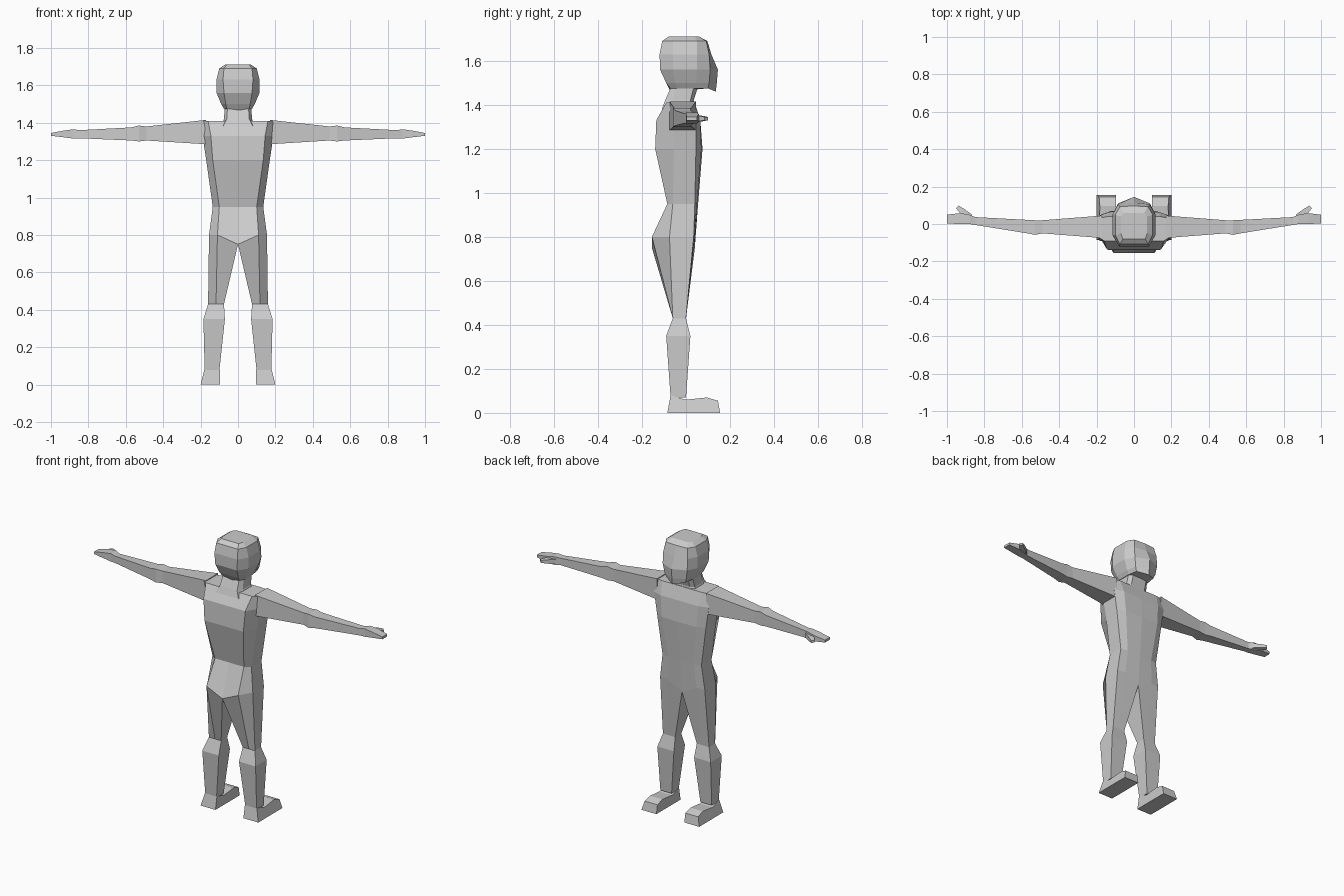
import bpy
import bmesh

default_cube = bpy.data.objects.get("Cube")
if default_cube:
    bpy.data.objects.remove(default_cube, do_unlink=True)

# One plain clay grey for the whole figure
clay = bpy.data.materials.new("clay_grey")
clay.use_nodes = True
GREY = (0.6, 0.6, 0.6, 1)
clay.diffuse_color = GREY
clay.node_tree.nodes["Principled BSDF"].inputs["Base Color"].default_value = GREY


def loft(name, rings, cap_start=True, cap_end=True, mirrored=False):
    """Skin a list of equal-length point rings into a flat-shaded object."""
    bm = bmesh.new()
    loops = [[bm.verts.new(point) for point in ring] for ring in rings]
    count = len(loops[0])
    for lower, upper in zip(loops, loops[1:]):
        for i in range(count):
            j = (i + 1) % count
            bm.faces.new((lower[i], lower[j], upper[j], upper[i]))
    if cap_start:
        bm.faces.new(loops[0][::-1])
    if cap_end:
        bm.faces.new(loops[-1])
    bmesh.ops.recalc_face_normals(bm, faces=bm.faces[:])
    mesh = bpy.data.meshes.new(name)
    bm.to_mesh(mesh)
    bm.free()
    mesh.materials.append(clay)
    part = bpy.data.objects.new(name, mesh)
    bpy.context.scene.collection.objects.link(part)
    if mirrored:
        part.modifiers.new("mirror", 'MIRROR').use_mirror_merge = False
    return part


def half_ring(z, back_x, back_y, side_x, side_back, side_front, front_x, front_y,
              ridge=0, drop=0):
    """Half a chamfered section, from the back centre to the front centre."""
    return [(0, back_y, z - drop), (back_x, back_y, z), (side_x, side_back, z),
            (side_x, side_front, z), (front_x, front_y, z),
            (0, front_y + ridge, z - drop)]


def full_ring(*section):
    half = half_ring(*section)
    return half + [(-x, y, z) for x, y, z in half[-2:0:-1]]


# Torso from crotch to shoulders
hip = (0.8, 0.11, -0.155, 0.155, -0.075, 0.035, 0.1, 0.04, 0, 0.05)
loft("torso", [full_ring(*section) for section in (
    hip,
    (0.95, 0.1, -0.085, 0.135, -0.06, 0.04, 0.09, 0.05, 0.005),
    (1.2, 0.135, -0.14, 0.17, -0.055, 0.045, 0.12, 0.07, 0.005),
    (1.33, 0.145, -0.135, 0.19, -0.06, 0.045, 0.13, 0.065),
    (1.41, 0.16, -0.09, 0.19, -0.07, 0.03, 0.14, 0.04),
)], cap_start=False)

# Neck, flaring into the upper back
loft("neck", [full_ring(*section) for section in (
    (1.38, 0.08, -0.11, 0.09, -0.06, 0.03, 0.06, 0.04),
    (1.42, 0.06, -0.095, 0.075, -0.06, 0.02, 0.05, 0.035),
    (1.5, 0.055, -0.06, 0.07, -0.04, 0.04, 0.05, 0.06),
)])

# Head with a ridged face that juts forward at the jaw
loft("head", [full_ring(*section) for section in (
    (1.475, 0.06, -0.07, 0.075, -0.04, 0.04, 0.065, 0.1, 0.035, 0.015),
    (1.5, 0.065, -0.09, 0.09, -0.05, 0.045, 0.075, 0.105, 0.035),
    (1.56, 0.075, -0.118, 0.115, -0.06, 0.05, 0.085, 0.11, 0.035),
    (1.63, 0.08, -0.12, 0.115, -0.06, 0.05, 0.085, 0.105, 0.01),
    (1.69, 0.075, -0.108, 0.1, -0.06, 0.05, 0.075, 0.092, 0.005),
    (1.71, 0.06, -0.08, 0.07, -0.05, 0.04, 0.055, 0.06),
)])


# Legs, sharing the hip section of the torso
def leg_ring(z, inner, outer, back, front):
    middle = (inner + outer) / 2
    return [(inner, back, z), (middle, back, z), (outer, back, z),
            (outer, front, z), (middle, front, z), (inner, front, z)]


loft("legs", [half_ring(*hip),
              leg_ring(0.43, 0.075, 0.16, -0.06, 0),
              leg_ring(0.35, 0.07, 0.185, -0.09, 0.02),
              leg_ring(0.07, 0.1, 0.178, -0.07, 0)],
     cap_start=False, mirrored=True)

# Feet, a side outline pulled across the width
foot_outline = [(-0.085, 0), (-0.07, 0.08), (0, 0.06),
                (0.095, 0.07), (0.145, 0.055), (0.155, 0)]
loft("feet", [[(0.097, y, z) for y, z in foot_outline],
              [(0.2 - 0.25 * z, y, z) for y, z in foot_outline]], mirrored=True)


# Arms and hands
def arm_ring(x, back, front, bottom, top):
    return [(x, back, bottom), (x, front, bottom), (x, front, top), (x, back, top)]


loft("arms", [arm_ring(*section) for section in (
    (0.17, -0.075, 0.045, 1.285, 1.415),
    (0.49, -0.05, 0.02, 1.305, 1.38),
    (0.53, -0.058, 0.02, 1.3, 1.385),
    (0.57, -0.05, 0.022, 1.305, 1.375),
    (0.85, -0.005, 0.037, 1.317, 1.36),
    (0.88, 0, 0.05, 1.315, 1.365),
    (0.93, 0, 0.058, 1.322, 1.358),
    (1, 0.003, 0.05, 1.33, 1.345),
)], mirrored=True)

# Thumbs
loft("thumbs", [
    [(x, y, z) for z, side in ((bottom, 1), (top, -1))
     for x, y in ((start - side * width, depth + side * width),
                  (start + side * width, depth - side * width))]
    for start, depth, width, bottom, top in (
        (0.88, 0.035, 0.015, 1.322, 1.352),
        (0.92, 0.07, 0.011, 1.326, 1.35),
        (0.945, 0.092, 0.007, 1.33, 1.345))
], mirrored=True)
